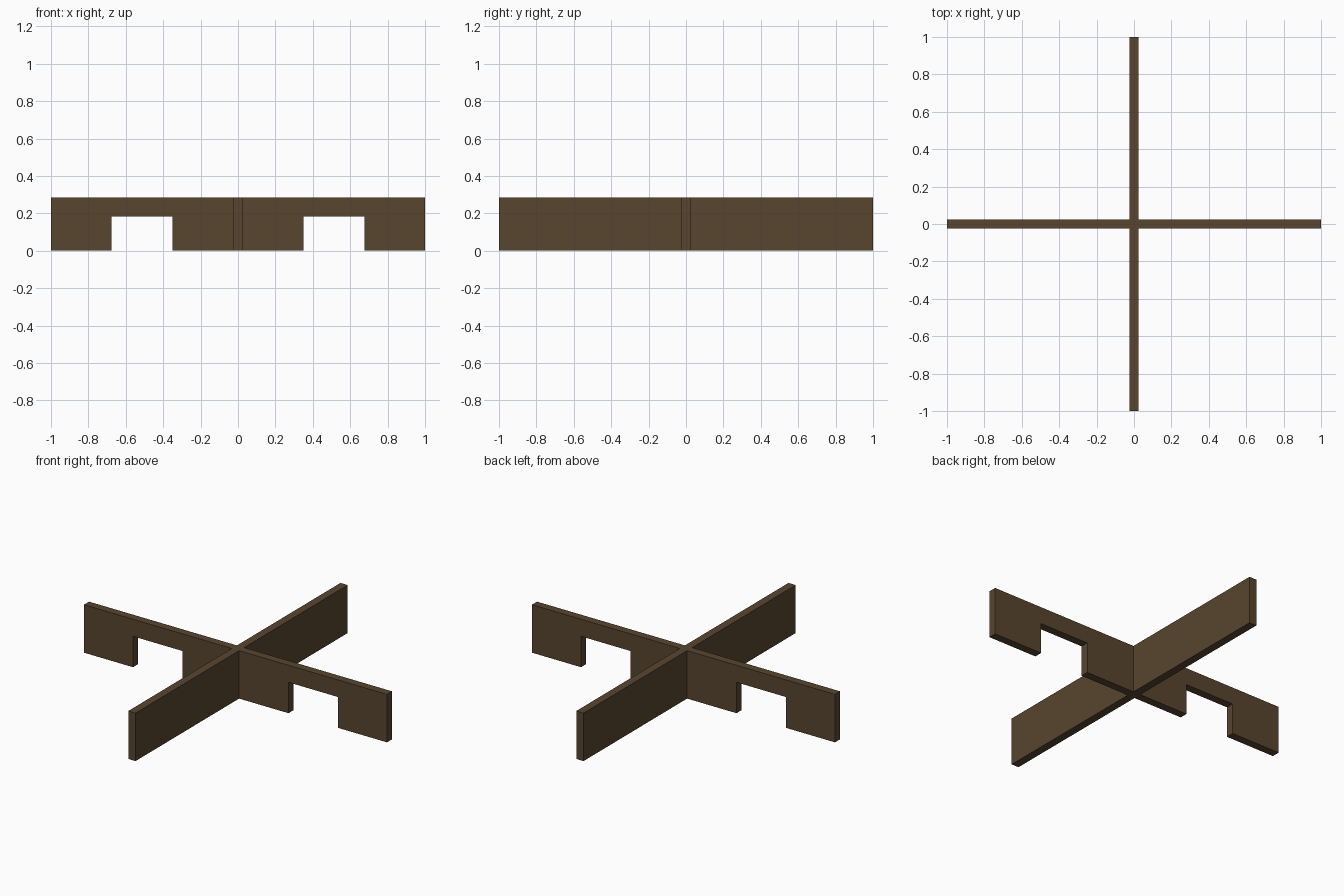
import bpy
import bmesh

if "Cube" in bpy.data.objects:
    bpy.data.objects.remove(bpy.data.objects["Cube"])

LENGTH, HEIGHT, HALF_T = 1.0, 0.286, 0.024   # half length, board height, half thickness
NOTCH_IN, NOTCH_OUT, NOTCH_TOP = 0.35, 0.676, 0.184

wood = bpy.data.materials.new("dark brown wood")
wood.diffuse_color = (0.098, 0.0595, 0.0284, 1.0)
wood.use_nodes = True
wood.node_tree.nodes["Principled BSDF"].inputs["Base Color"].default_value = wood.diffuse_color


def board(name, profile, along_y=False):
    """Extrude an (along, z) outline into a board of the shared thickness."""
    bm = bmesh.new()
    if along_y:
        verts = [bm.verts.new((-HALF_T, a, z)) for a, z in profile]
        depth = (2 * HALF_T, 0, 0)
    else:
        verts = [bm.verts.new((a, -HALF_T, z)) for a, z in profile]
        depth = (0, 2 * HALF_T, 0)
    face = bm.faces.new(verts)
    result = bmesh.ops.extrude_face_region(bm, geom=[face], use_keep_orig=True)
    moved = [g for g in result["geom"] if isinstance(g, bmesh.types.BMVert)]
    bmesh.ops.translate(bm, verts=moved, vec=depth)
    bmesh.ops.recalc_face_normals(bm, faces=bm.faces)
    mesh = bpy.data.meshes.new(name)
    bm.to_mesh(mesh)
    bm.free()
    mesh.materials.append(wood)
    obj = bpy.data.objects.new(name, mesh)
    bpy.context.collection.objects.link(obj)
    return obj


# Long board across x, with a rectangular notch under each arm
right_half = [(NOTCH_IN, 0), (NOTCH_IN, NOTCH_TOP), (NOTCH_OUT, NOTCH_TOP),
              (NOTCH_OUT, 0), (LENGTH, 0), (LENGTH, HEIGHT)]
left_half = [(-x, z) for x, z in reversed(right_half)]
board("notched_cross_board", right_half + left_half)

# Plain arms butting against it on the front and back
for name, side in (("front_arm", -1), ("back_arm", 1)):
    inner, outer = side * HALF_T, side * LENGTH
    board(name, [(inner, 0), (outer, 0), (outer, HEIGHT), (inner, HEIGHT)], along_y=True)
